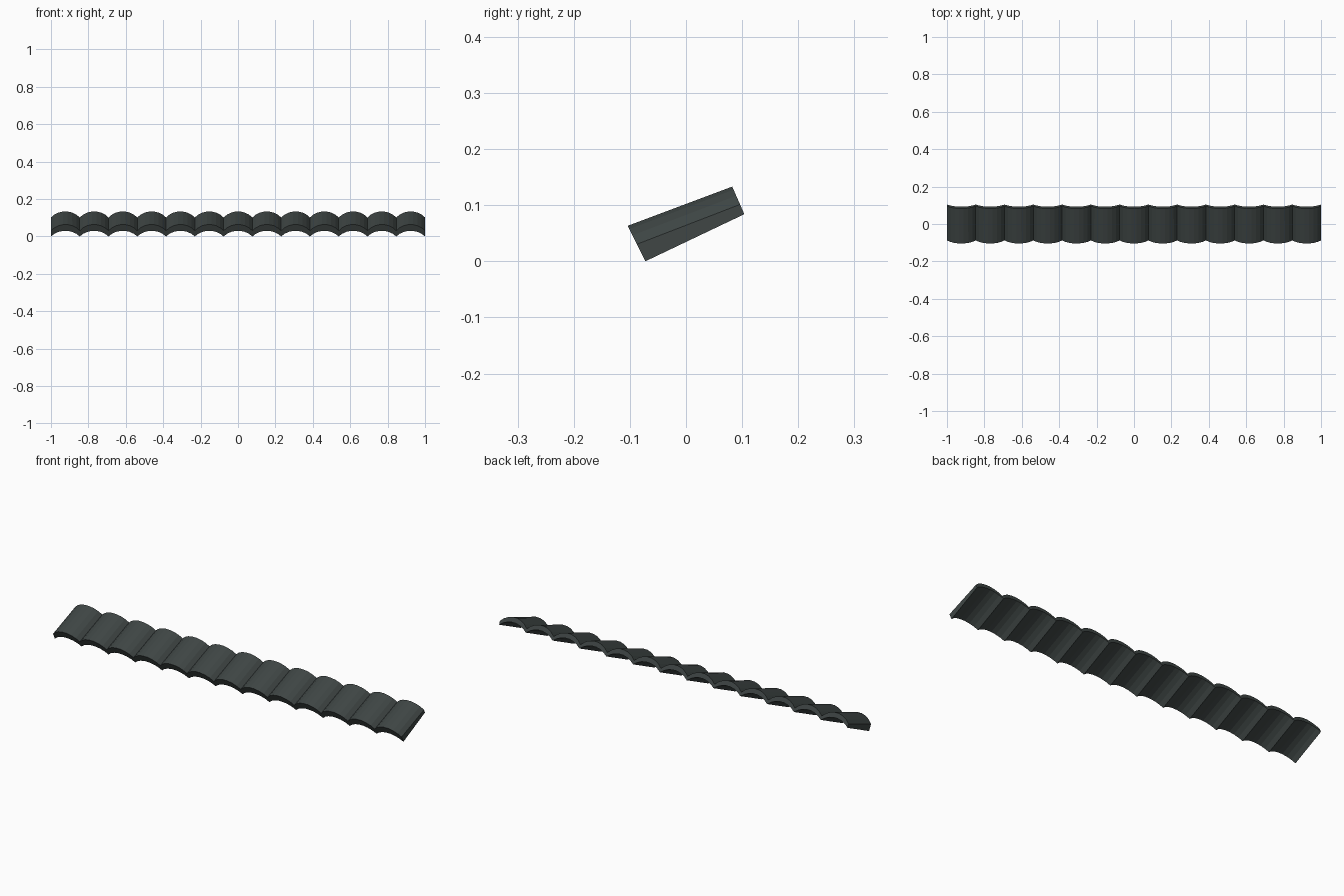
import bpy, bmesh, math
from mathutils import Vector

if "Cube" in bpy.data.objects:
    bpy.data.objects.remove(bpy.data.objects["Cube"])

COUNT = 13
PITCH = 2.0 / COUNT
HALF = PITCH / 2
SEG = 7

slate = bpy.data.materials.new("dark slate grey")
slate.diffuse_color = (0.05, 0.062, 0.060, 1)
slate.use_nodes = True
slate.node_tree.nodes["Principled BSDF"].inputs["Base Color"].default_value = slate.diffuse_color


def arc(base, rise):
    """Points (x, height) of a shallow arch spanning one tile."""
    theta = 2 * math.atan(rise / HALF)
    r = HALF / math.sin(theta)
    pts = []
    for i in range(SEG + 1):
        a = -theta + 2 * theta * i / SEG
        pts.append((r * math.sin(a), base + r * (math.cos(a) - math.cos(theta))))
    return pts


def section(bm, origin, up, inner_rise, edge, outer_rise):
    """Closed end outline of a tile in a tilted plane."""
    o, u = Vector(origin), Vector(up).normalized()
    outline = arc(0, inner_rise) + arc(edge, outer_rise)[::-1]
    return [bm.verts.new((x, o.x + u.x * h, o.y + u.y * h)) for x, h in outline]


# One tapered barrel tile: thick front lip, thinner raised back end
bm = bmesh.new()
front = section(bm, (-0.0725, 0.0), (-0.032, 0.064), 0.034, 0.034, 0.0375)
back = section(bm, (0.104, 0.084), (-0.022, 0.05), 0.029, 0.019, 0.0355)
n = len(front)
for i in range(n):
    j = (i + 1) % n
    bm.faces.new((front[i], front[j], back[j], back[i]))
for ring in (front, back):
    for i in range(SEG):
        bm.faces.new((ring[i], ring[i + 1], ring[n - 2 - i], ring[n - 1 - i]))
bmesh.ops.recalc_face_normals(bm, faces=bm.faces)
mesh = bpy.data.meshes.new("roof_tile")
bm.to_mesh(mesh)
bm.free()
mesh.materials.append(slate)

# Row of tiles side by side
for k in range(COUNT):
    tile = bpy.data.objects.new(f"roof_tile_{k + 1}", mesh)
    tile.location.x = -1 + HALF + k * PITCH
    bpy.context.collection.objects.link(tile)
